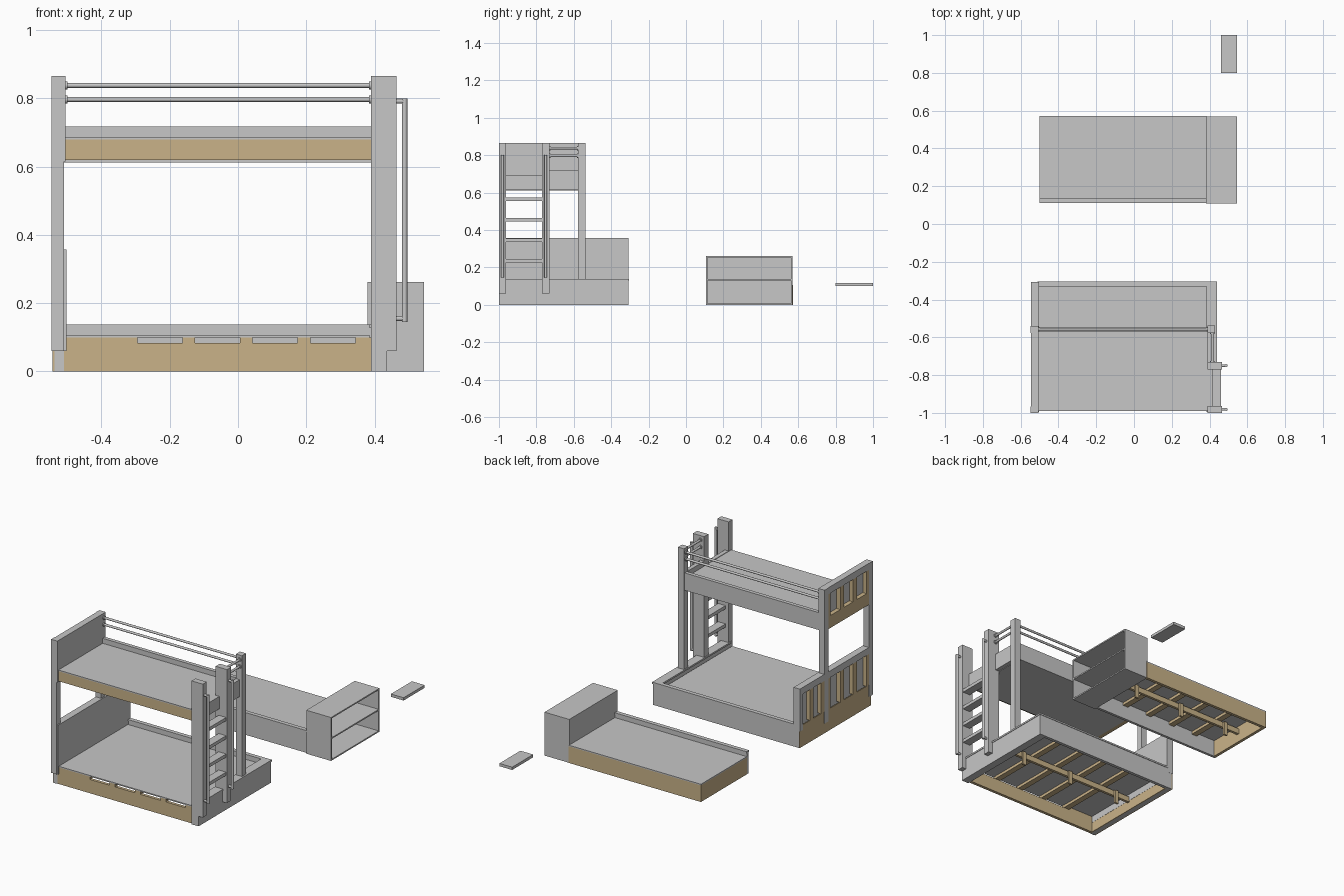
import bpy
from mathutils import Vector

cube = bpy.data.objects.get("Cube")
if cube:
    bpy.data.objects.remove(cube, do_unlink=True)


def make_material(name, rgb):
    mat = bpy.data.materials.new(name)
    mat.use_nodes = True
    mat.diffuse_color = (*rgb, 1)
    mat.node_tree.nodes["Principled BSDF"].inputs["Base Color"].default_value = (*rgb, 1)
    return mat


GREY = make_material("pale grey", (0.57, 0.57, 0.57))
WOOD = make_material("light wood", (0.59, 0.45, 0.25))


def box(name, x, y, z, mat=GREY):
    """Box from (min, max) pairs on each axis."""
    corners = [(a, b, c) for a in x for b in y for c in z]
    faces = [(0, 1, 3, 2), (4, 6, 7, 5), (0, 4, 5, 1),
             (2, 3, 7, 6), (0, 2, 6, 4), (1, 5, 7, 3)]
    mesh = bpy.data.meshes.new(name)
    mesh.from_pydata(corners, [], faces)
    mesh.materials.append(mat)
    obj = bpy.data.objects.new(name, mesh)
    bpy.context.collection.objects.link(obj)
    return obj


def rod(name, start, end, radius=0.007):
    """Round bar between two points."""
    a, b = Vector(start), Vector(end)
    bpy.ops.mesh.primitive_cylinder_add(vertices=16, radius=radius,
                                        depth=(b - a).length, location=(a + b) / 2)
    obj = bpy.context.object
    obj.name = name
    obj.rotation_euler = (b - a).to_track_quat('Z', 'Y').to_euler()
    obj.data.materials.append(GREY)
    bpy.ops.object.shade_smooth_by_angle()
    return obj


def flanged_rod(name, start, end):
    """Guard rail with a wider collar at each end."""
    a, b = Vector(start), Vector(end)
    step = (b - a).normalized() * 0.006
    rod(name, a, b)
    rod(name + "_collar", a, a + step, 0.012)
    rod(name + "_collar", b - step, b, 0.012)


def slat_base(name, xs, y, z_top, beam_x):
    """Cross slats with a lengthwise beam and feet beneath them."""
    for x in xs:
        box(name + "_slat", (x - 0.018, x + 0.018), y, (z_top - 0.017, z_top), WOOD)
    mid = (y[0] + y[1]) / 2
    box(name + "_beam", beam_x, (mid - 0.008, mid + 0.008), (0.05, z_top - 0.017), WOOD)
    for t in (0.12, 0.5, 0.88):
        x = beam_x[0] + t * (beam_x[1] - beam_x[0])
        box(name + "_foot", (x - 0.012, x + 0.012), (mid + 0.008, mid + 0.02), (0, 0.083), WOOD)


# Lower bed: platform, notched front board, rim
SLATS = [-0.4 + 0.17 * i - 0.085 for i in range(1, 6)]
box("lower_platform", (-0.51, 0.385), (-0.99, -0.33), (0.1, 0.107))
box("lower_front_board", (-0.51, 0.39), (-0.99, -0.972), (0, 0.083), WOOD)
edges = [-0.51]
for i in range(4):
    edges += [-0.295 + 0.169 * i, -0.163 + 0.169 * i]
edges.append(0.39)
for left, right in zip(edges[::2], edges[1::2]):
    box("lower_front_board_top", (left, right), (-0.99, -0.972), (0.083, 0.1), WOOD)
box("lower_back_board", (-0.51, 0.437), (-0.327, -0.308), (0, 0.127))
box("lower_back_rim", (-0.51, 0.44), (-0.33, -0.305), (0.127, 0.137))
box("lower_end_board", (0.39, 0.437), (-0.995, -0.327), (0, 0.127))
box("lower_end_rim", (0.385, 0.44), (-0.995, -0.33), (0.127, 0.137))
slat_base("lower", SLATS, (-0.972, -0.327), 0.1, (-0.51, 0.39))

# Head end: posts and two panelled headboards
HEAD = (-0.545, -0.505)
FRAME = (-0.545, -0.52)
POSTS = [(-1.0, -0.965), (-0.577, -0.54)]
for y in POSTS:
    box("head_post", (-0.547, -0.51), y, (0.06, 0.865))
box("upper_head_panel", (-0.52, -0.505), (-1.0, -0.54), (0.615, 0.865))
box("upper_head_top_rail", HEAD, (-1.0, -0.54), (0.825, 0.865))
box("upper_head_bottom_rail", FRAME, (-0.965, -0.577), (0.615, 0.69), WOOD)
box("lower_head_panel", (-0.52, -0.503), (-0.995, -0.31), (0.06, 0.357))
box("lower_head_top_rail", (-0.545, -0.503), (-0.995, -0.31), (0.317, 0.357))
box("lower_head_back_stile", (-0.545, -0.503), (-0.335, -0.307), (0.1, 0.357))
box("lower_head_base", (-0.537, -0.51), (-0.993, -0.308), (0, 0.1))
box("lower_head_base_face", (-0.543, -0.537), (-0.99, -0.308), (0, 0.13), WOOD)
box("lower_head_base_lining", (-0.51, -0.504), (-0.972, -0.327), (0, 0.098), WOOD)
for i in range(4):
    y = -0.955 + 0.1225 * i
    slat = (y - 0.012, y + 0.012)
    if i in (1, 2):
        slat = (slat[0] - 0.006, slat[1] + 0.006)
    box("upper_head_slat", FRAME, slat, (0.69, 0.825), WOOD)
    box("lower_head_slat", FRAME, slat, (0.13, 0.317), WOOD)
for y in (-0.525, -0.42):
    box("lower_head_slat", FRAME, (y - 0.015, y + 0.015), (0.13, 0.317), WOOD)

# Upper bed
box("upper_underside", (-0.51, 0.39), (-0.975, -0.565), (0.612, 0.62))
box("upper_platform", (-0.51, 0.39), (-0.99, -0.565), (0.68, 0.687))
box("upper_front_board", (-0.51, 0.39), (-0.99, -0.972), (0.62, 0.68), WOOD)
box("upper_back_board", (-0.51, 0.39), (-0.568, -0.545), (0.612, 0.717))
box("upper_end_board", (0.39, 0.415), (-0.965, -0.73), (0.615, 0.69))
box("upper_end_board_raised", (0.39, 0.415), (-0.73, -0.575), (0.615, 0.717))
for z in (0.797, 0.838):
    flanged_rod("back_guard_rail", (-0.505, -0.557, z), (0.39, -0.557, z))
    flanged_rod("end_guard_rail", (0.415, -0.73, z), (0.415, -0.577, z))

# Ladder end: posts, steps and grab bars
box("back_post", (0.39, 0.43), (-0.577, -0.538), (0.137, 0.865))
for y in ((-1.0, -0.963), (-0.77, -0.73)):
    box("ladder_post", (0.39, 0.465), y, (0.06, 0.865))
    box("ladder_post_foot", (0.39, 0.437), y, (0, 0.06))
    mid = sum(y) / 2
    rod("grab_bar", (0.488, mid, 0.145), (0.488, mid, 0.8), 0.008)
    for z in (0.155, 0.792):
        rod("grab_bar_bracket", (0.465, mid, z), (0.488, mid, z))
for i in range(4):
    z = 0.235 + 0.11 * i
    box("ladder_step", (0.41, 0.46), (-0.963, -0.77), (z - 0.01, z + 0.01))

# Separate low bed
box("low_bed_platform", (-0.5, 0.385), (0.135, 0.572), (0.1, 0.107))
box("low_bed_side_board", (-0.5, 0.385), (0.117, 0.133), (0, 0.127))
box("low_bed_rim", (-0.5, 0.385), (0.112, 0.137), (0.127, 0.137))
box("low_bed_open_side", (-0.5, 0.385), (0.554, 0.572), (0, 0.1), WOOD)
box("low_bed_foot_board", (-0.5, -0.482), (0.133, 0.554), (0, 0.1), WOOD)
slat_base("low_bed", [x - 0.02 for x in SLATS], (0.133, 0.554), 0.1, (-0.482, 0.385))

# Bookcase at the end of the low bed, open outward
CASE_X, CASE_Y = (0.38, 0.545), (0.108, 0.57)
box("bookcase_back", (0.38, 0.39), CASE_Y, (0, 0.262))
for z in (0, 0.13, 0.254):
    box("bookcase_shelf", CASE_X, CASE_Y, (z, z + 0.008))
for y in (0.108, 0.562):
    box("bookcase_side", CASE_X, (y, y + 0.008), (0, 0.262))

# Loose shelf board
box("loose_shelf", (0.46, 0.545), (0.8, 1.0), (0.1, 0.117))
